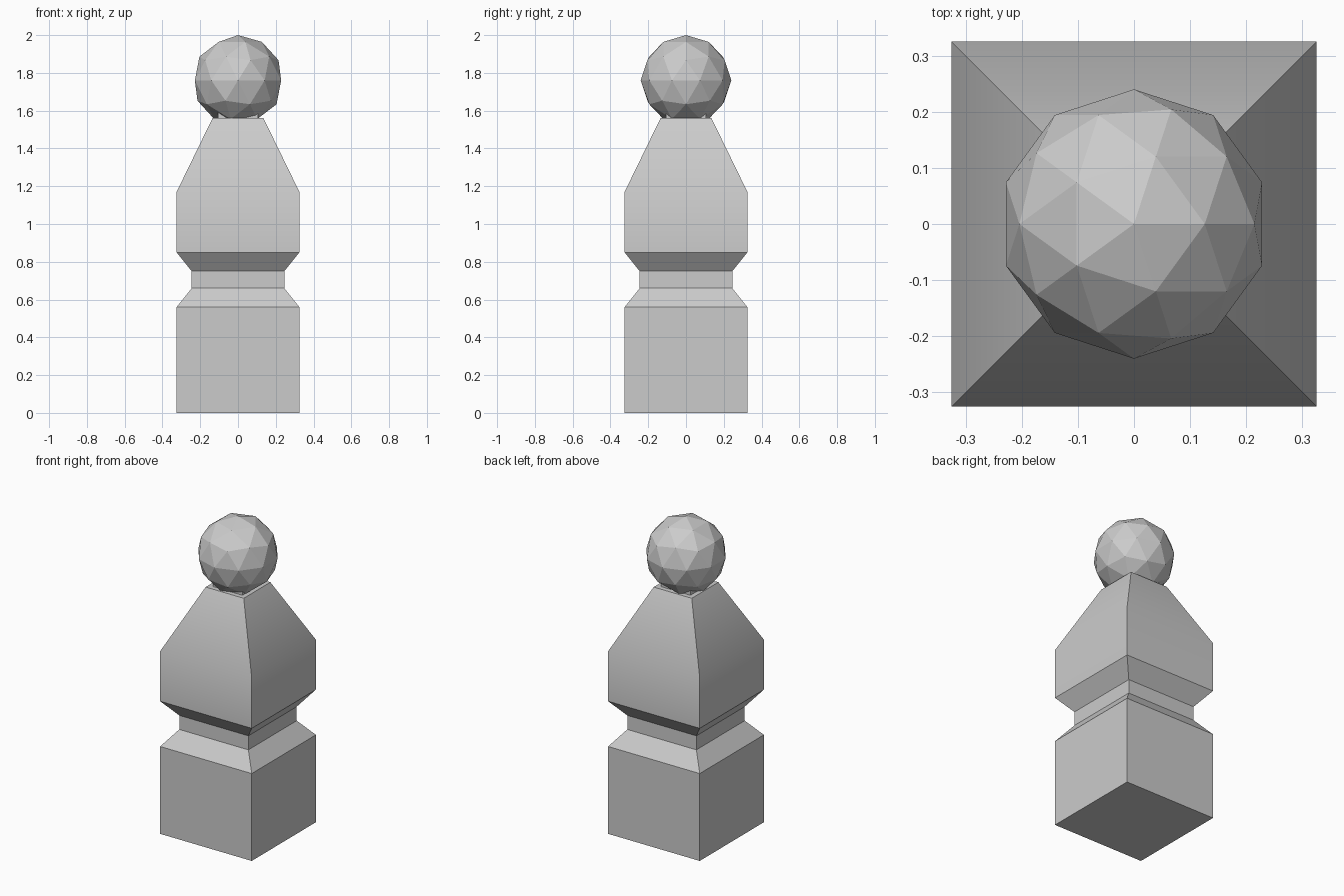
import bpy
import bmesh
from math import radians

default = bpy.data.objects.get("Cube")
if default:
    bpy.data.objects.remove(default, do_unlink=True)

stone = bpy.data.materials.new("grey stone")
stone.use_nodes = True
GREY = (0.6, 0.6, 0.6, 1)
stone.diffuse_color = GREY
stone.node_tree.nodes["Principled BSDF"].inputs["Base Color"].default_value = GREY


def add_object(name, bm):
    mesh = bpy.data.meshes.new(name)
    bmesh.ops.recalc_face_normals(bm, faces=bm.faces)
    bm.to_mesh(mesh)
    bm.free()
    mesh.materials.append(stone)
    obj = bpy.data.objects.new(name, mesh)
    bpy.context.collection.objects.link(obj)
    return obj


def square_stack(name, profile):
    """Join square rings given as (half width, height), capped at both ends."""
    bm = bmesh.new()
    rings = [[bm.verts.new((sx * h, sy * h, z))
              for sx, sy in ((-1, -1), (1, -1), (1, 1), (-1, 1))]
             for h, z in profile]
    for low, high in zip(rings, rings[1:]):
        for i in range(4):
            j = (i + 1) % 4
            bm.faces.new((low[i], low[j], high[j], high[i]))
    bm.faces.new(rings[0])
    bm.faces.new(rings[-1])
    return add_object(name, bm)


# Square post: base block, narrow waist, upper block and tapered shoulder
post = square_stack("post", [
    (0.325, 0), (0.325, 0.56), (0.245, 0.66), (0.245, 0.75),
    (0.325, 0.85), (0.325, 1.17), (0.135, 1.56)])
bpy.ops.object.select_all(action="DESELECT")
bpy.context.view_layer.objects.active = post
post.select_set(True)
bpy.ops.object.shade_smooth_by_angle(angle=radians(30))

# Small square neck that carries the ball
square_stack("neck", [(0.105, 1.55), (0.105, 1.64)])

# Faceted ball finial
bm = bmesh.new()
bmesh.ops.create_icosphere(bm, subdivisions=2, radius=0.24)
ball = add_object("ball_finial", bm)
ball.location.z = 1.76
